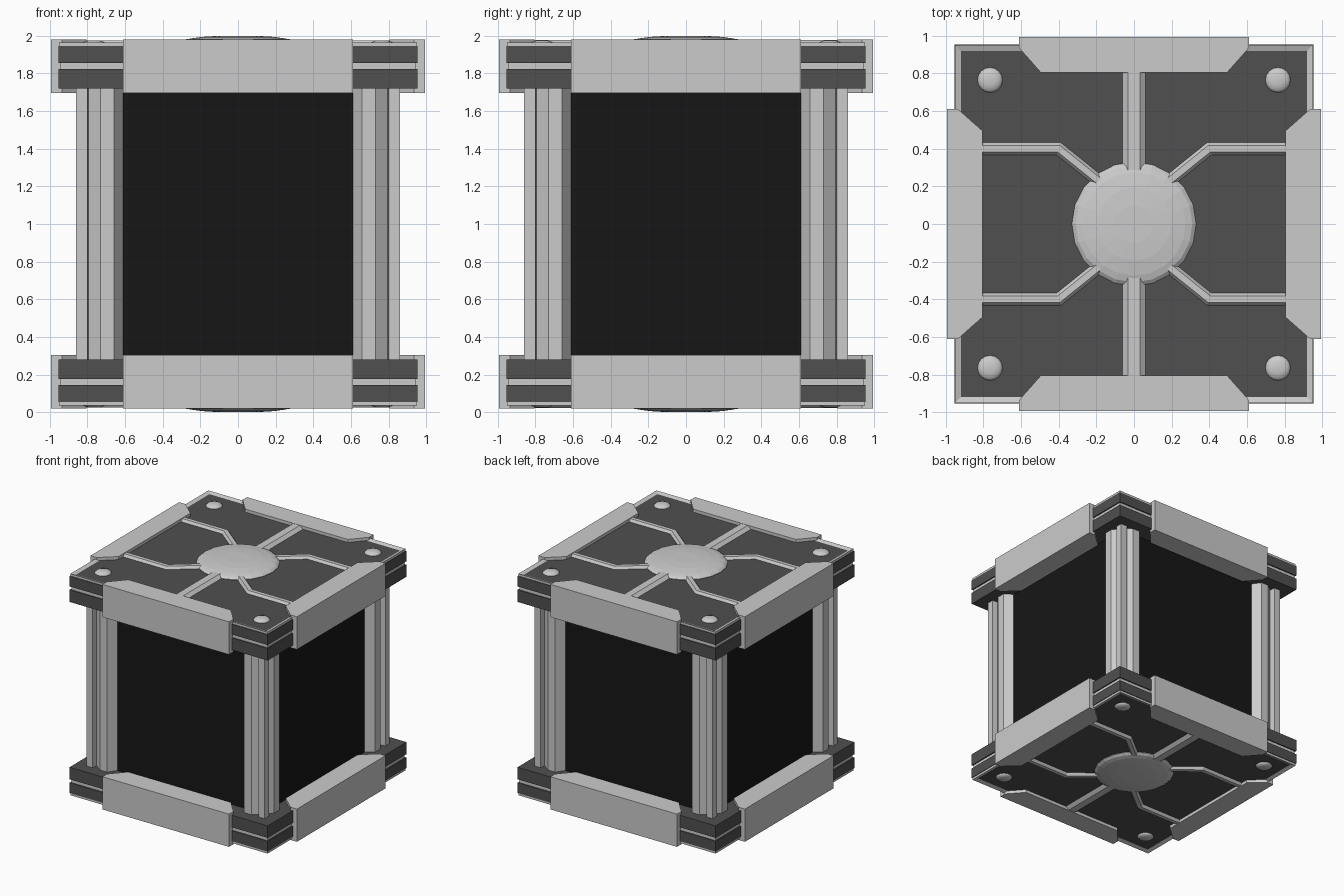
import bpy, bmesh, math
from mathutils import Vector

if "Cube" in bpy.data.objects:
    bpy.data.objects.remove(bpy.data.objects["Cube"])


def material(name, v):
    m = bpy.data.materials.new(name)
    m.diffuse_color = (v, v, v, 1)
    m.use_nodes = True
    m.node_tree.nodes["Principled BSDF"].inputs["Base Color"].default_value = m.diffuse_color
    return m


DARK = material("dark_metal", 0.08)
BLACK = material("black_panel", 0.008)


# Every part is modelled around z = 1 so the mirror also makes the underside
def finish(name, bm, mirror="", mats=(), smooth=False):
    bmesh.ops.recalc_face_normals(bm, faces=bm.faces)
    bmesh.ops.translate(bm, verts=bm.verts, vec=(0, 0, -1))
    me = bpy.data.meshes.new(name)
    bm.to_mesh(me)
    bm.free()
    ob = bpy.data.objects.new(name, me)
    bpy.context.collection.objects.link(ob)
    ob.location.z = 1
    for m in mats:
        me.materials.append(m)
    if mirror:
        mod = ob.modifiers.new("mirror", 'MIRROR')
        mod.use_axis = [a in mirror for a in "XYZ"]
    if smooth:
        me.shade_smooth()
    return ob


def prism(points, z0, z1):
    bm = bmesh.new()
    f = bm.faces.new([bm.verts.new((x, y, z0)) for x, y in points])
    new = bmesh.ops.extrude_face_region(bm, geom=[f])["geom"]
    bmesh.ops.translate(bm, vec=(0, 0, z1 - z0),
                        verts=[v for v in new if isinstance(v, bmesh.types.BMVert)])
    return bm


def square(h):
    return [(-h, -h), (h, -h), (h, h), (-h, h)]


def lathe(profile, n, cx=0, cy=0):
    bm = bmesh.new()
    rings = [[bm.verts.new((cx + r * math.cos(2 * math.pi * i / n),
                            cy + r * math.sin(2 * math.pi * i / n), z))
              for i in range(n)] for r, z in profile]
    for a, b in zip(rings, rings[1:]):
        for i in range(n):
            j = (i + 1) % n
            bm.faces.new((a[i], a[j], b[j], b[i]))
    bm.faces.new(rings[0])
    bm.faces.new(rings[-1])
    return bm


# Raised channel with a trapezoid section, swept along a flat path
def channel(path, w, z0, z1):
    bm = bmesh.new()
    p = [Vector(q) for q in path]
    rows = []
    for i, c in enumerate(p):
        d0 = (c - p[i - 1]).normalized() if i else (p[1] - c).normalized()
        d1 = (p[i + 1] - c).normalized() if i < len(p) - 1 else d0
        t = (d0 + d1).normalized()
        n = Vector((-t.y, t.x)) / t.dot(d0)
        rows.append([bm.verts.new((c.x + n.x * s * w, c.y + n.y * s * w, z))
                     for s, z in ((1, z0), (0.45, z1), (-0.45, z1), (-1, z0))])
    for a, b in zip(rows, rows[1:]):
        for i in range(4):
            j = (i + 1) % 4
            bm.faces.new((a[i], a[j], b[j], b[i]))
    bm.faces.new(rows[0])
    bm.faces.new(rows[-1])
    return bm


# Black core
finish("core", prism(square(0.79), 0.25, 1.75), mats=[BLACK])

# Layered end plates
finish("plate_inner_layer", prism(square(0.955), 1.72, 1.825), "Z", [DARK])
finish("plate_stripe", prism(square(0.945), 1.825, 1.855), "Z")
finish("plate_outer_layer", prism(square(0.955), 1.855, 1.945), "Z", [DARK])

# Light rim around a sunken dark cover
bm = prism(square(0.95), 1.945, 1.965)
bm.faces.ensure_lookup_table()
top = max(bm.faces, key=lambda f: f.calc_center_median().z)
bmesh.ops.inset_region(bm, faces=[top], thickness=0.045)
bmesh.ops.translate(bm, verts=top.verts, vec=(0, 0, -0.012))
top.material_index = 1
light = material("light_metal", 0.8)
finish("plate_rim", bm, "Z", [light, DARK])

# Edge brackets
outline = [(-0.61, -0.995), (0.61, -0.995), (0.61, -0.935),
           (0.495, -0.805), (-0.495, -0.805), (-0.61, -0.935)]
finish("bracket_front_back", prism(outline, 1.695, 1.98), "YZ")
finish("bracket_sides", prism([(-y, x) for x, y in outline], 1.695, 1.98), "XZ")

# Grooved corner pillars, section symmetric about the diagonal
half = [(0.61, 0.61), (0.61, 0.79), (0.66, 0.86), (0.73, 0.86),
        (0.795, 0.81), (0.80, 0.86), (0.86, 0.86)]
section = half + [(y, x) for x, y in half[-2:0:-1]]
finish("corner_pillar", prism(section, 0.28, 1.73), "XY")

# Central stepped hub
finish("hub", lathe([(0.33, 1.945), (0.33, 1.957), (0.31, 1.972), (0.275, 1.982),
                     (0.195, 1.994), (0.1, 2.0)], 20), "Z")

# Straight and bent channels
finish("straight_channel", channel([(0, 0.26), (0, 0.83)], 0.072, 1.945, 1.978), "YZ")
finish("bent_channel", channel([(0.17, 0.215), (0.4, 0.4), (0.83, 0.4)],
                               0.038, 1.945, 1.975), "XYZ")

# Domed corner bolts
finish("bolt", lathe([(0.067, 1.945), (0.067, 1.956), (0.055, 1.967),
                      (0.03, 1.975)], 16, 0.765, 0.765), "XYZ", smooth=True)
